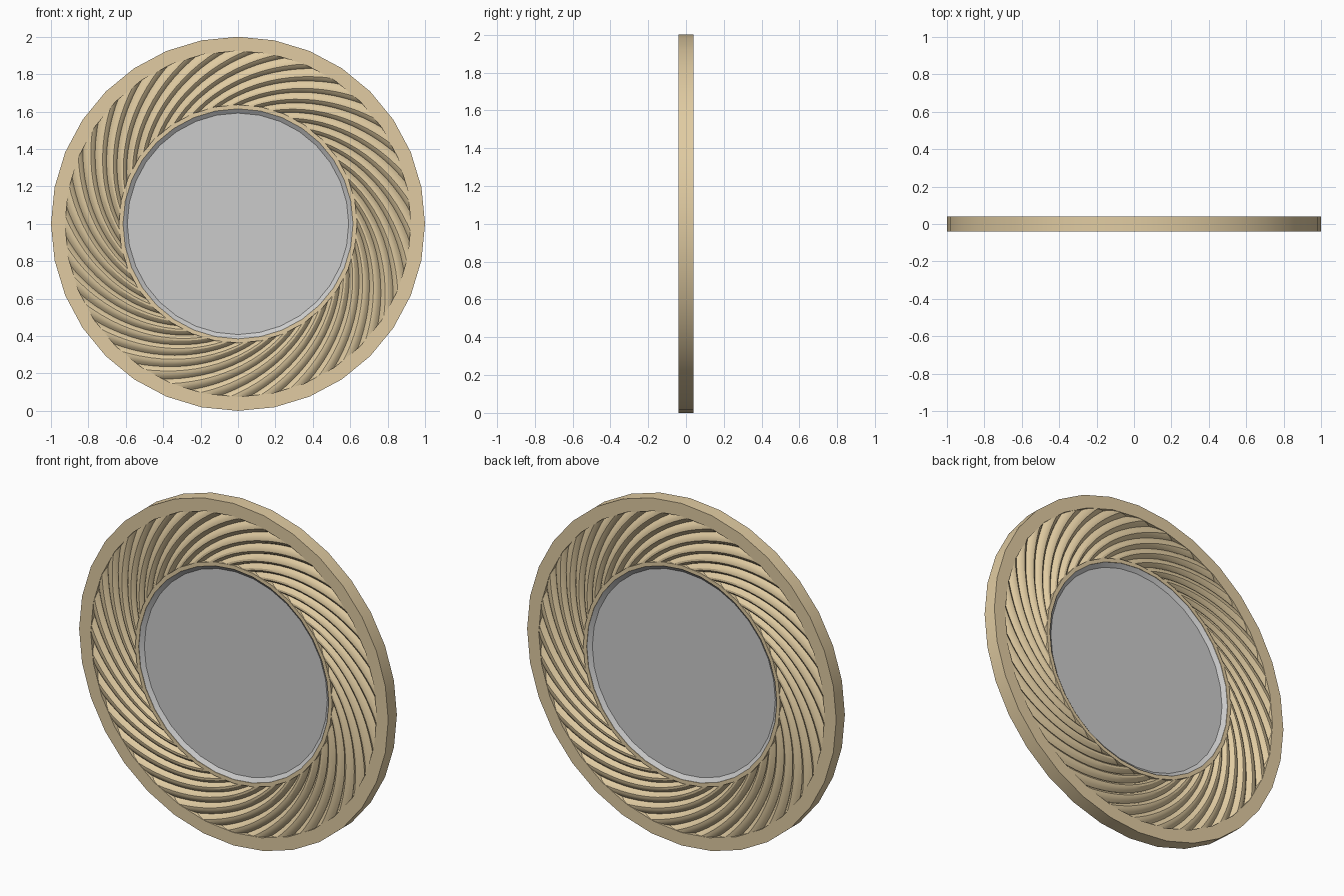
import bpy, bmesh
from math import sin, cos, pi, log, radians

if "Cube" in bpy.data.objects:
    bpy.data.objects.remove(bpy.data.objects["Cube"])

SIDES = 32      # facets of the round parts
RIBS = 36       # swirled ribs on each face
CZ = 1.0        # height of the centre


def finish(name, bm, mat=None):
    mesh = bpy.data.meshes.new(name)
    bm.to_mesh(mesh)
    bm.free()
    obj = bpy.data.objects.new(name, mesh)
    bpy.context.collection.objects.link(obj)
    if mat:
        mesh.materials.append(mat)
    bpy.ops.object.select_all(action='DESELECT')
    obj.select_set(True)
    bpy.context.view_layer.objects.active = obj
    bpy.ops.object.shade_smooth_by_angle(angle=radians(30))
    return obj


def lathe(name, profile, mat=None, caps=False):
    """Turn (radius, y) points about the y axis; closed loop unless capped."""
    bm = bmesh.new()
    rings = [[bm.verts.new((r * sin(2 * pi * i / SIDES), y, CZ + r * cos(2 * pi * i / SIDES)))
              for i in range(SIDES)] for r, y in profile]
    pairs = list(zip(rings, rings[1:]))
    if caps:
        bm.faces.new(rings[0])
        bm.faces.new(rings[-1])
    else:
        pairs.append((rings[-1], rings[0]))
    for a, b in pairs:
        for i in range(SIDES):
            k = (i + 1) % SIDES
            bm.faces.new((a[i], a[k], b[k], b[i]))
    bmesh.ops.recalc_face_normals(bm, faces=bm.faces)
    return finish(name, bm, mat)


tan_mat = bpy.data.materials.new("tan")
tan_mat.diffuse_color = (0.75, 0.6, 0.36, 1)
tan_mat.use_nodes = True
tan_mat.node_tree.nodes["Principled BSDF"].inputs["Base Color"].default_value = tan_mat.diffuse_color

# Plain outer rim and thin inner ring
lathe("outer_rim", [(0.925, -0.04), (1.0, -0.04), (1.0, 0.04), (0.925, 0.04)], tan_mat)
lathe("inner_ring", [(0.615, -0.04), (0.637, -0.04), (0.637, 0.04), (0.615, 0.04)], tan_mat)

# Grey centre disc with a sloping edge on both faces
lathe("centre_disc", [(0.592, -0.02), (0.617, -0.039), (0.617, 0.039), (0.592, 0.02)], caps=True)

# Swirled ribs: rounded cross-section swept along a spiral, on both faces
section = [(0.0, 0.016), (0.14, 0.029), (0.36, 0.038), (0.58, 0.037), (0.82, 0.028)]
R0, R1, STEPS = 0.63, 0.93, 12
bm = bmesh.new()
for side in (1, -1):
    grid = []
    for n in range(RIBS):
        for phase, h in section:
            row = []
            for j in range(STEPS + 1):
                r = R0 + (R1 - R0) * j / STEPS
                a = 2 * pi * (n + phase) / RIBS - 2.1 * log(r / R0)
                row.append(bm.verts.new((side * r * cos(a), -side * h, CZ + r * sin(a))))
            grid.append(row)
    for i, a in enumerate(grid):
        b = grid[(i + 1) % len(grid)]
        for j in range(STEPS):
            bm.faces.new((a[j], a[j + 1], b[j + 1], b[j]))
finish("swirled_ribs", bm, tan_mat)
